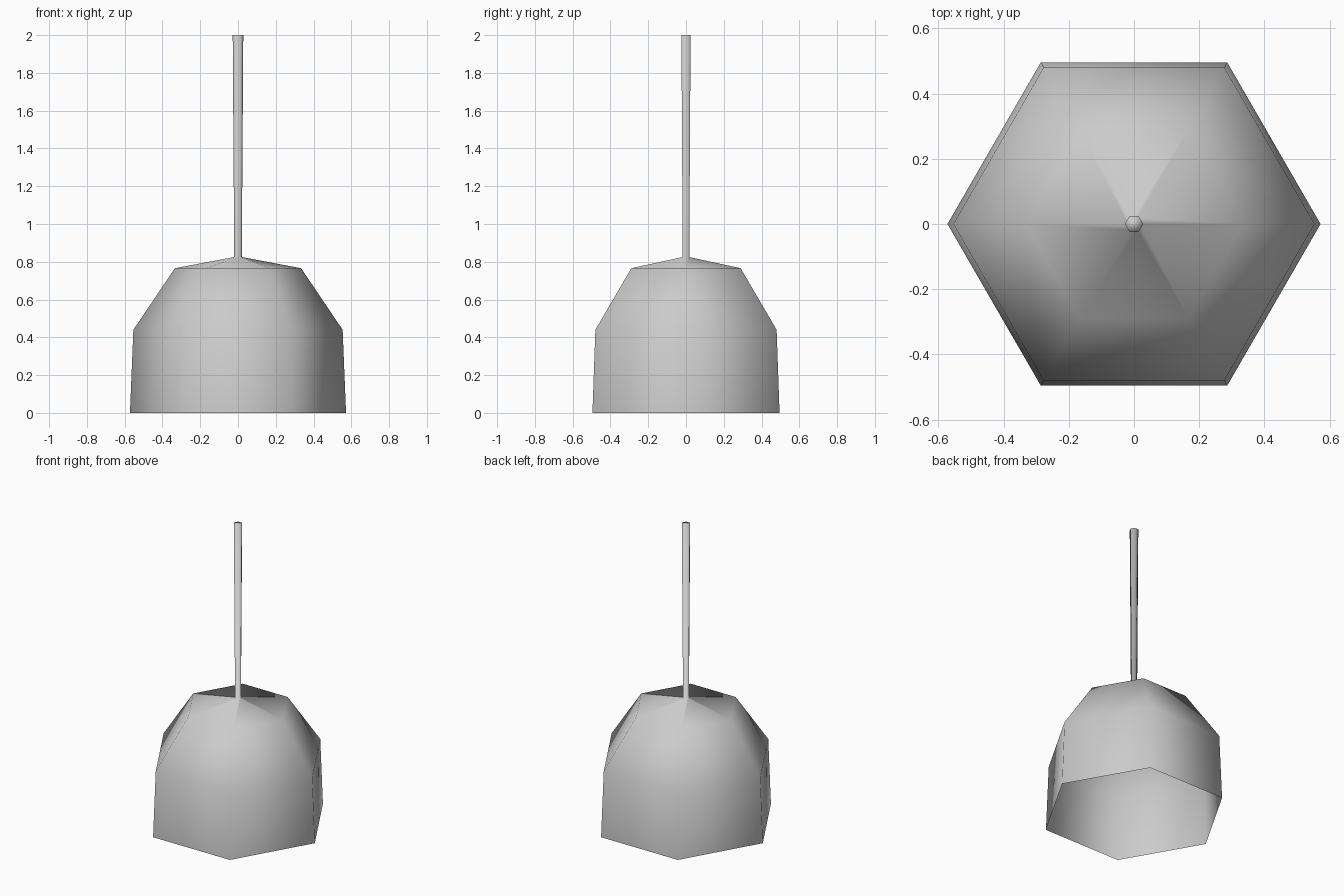
import bpy
import bmesh
from math import cos, sin, pi

default = bpy.data.objects.get("Cube")
if default:
    bpy.data.objects.remove(default, do_unlink=True)

SIDES = 6

# Single plain grey finish
grey = bpy.data.materials.new("light_grey")
grey.use_nodes = True
colour = (0.6, 0.6, 0.6, 1)
grey.diffuse_color = colour
grey.node_tree.nodes["Principled BSDF"].inputs["Base Color"].default_value = colour


def lathe(name, profile, cap_end):
    """Spin (radius, height) points, listed bottom to top, into a hexagonal shell."""
    bm = bmesh.new()
    rings = []
    for r, z in profile:
        angles = [2 * pi * i / SIDES for i in range(SIDES)]
        rings.append([bm.verts.new((r * cos(a), r * sin(a), z)) for a in angles])
    for low, high in zip(rings, rings[1:]):
        for i in range(SIDES):
            j = (i + 1) % SIDES
            bm.faces.new((low[i], low[j], high[j], high[i]))
    if cap_end:
        bm.faces.new(rings[-1])
    for face in bm.faces:
        face.smooth = True
    mesh = bpy.data.meshes.new(name)
    bm.to_mesh(mesh)
    bm.free()
    mesh.materials.append(grey)
    obj = bpy.data.objects.new(name, mesh)
    bpy.context.collection.objects.link(obj)
    return obj


# Open-bottomed shade flowing into the tapered hanging cord
lathe("pendant_lamp_shade_and_cord",
      [(0.572, 0), (0.554, 0.44), (0.334, 0.766), (0.02, 0.825), (0.028, 2)],
      cap_end=True)
